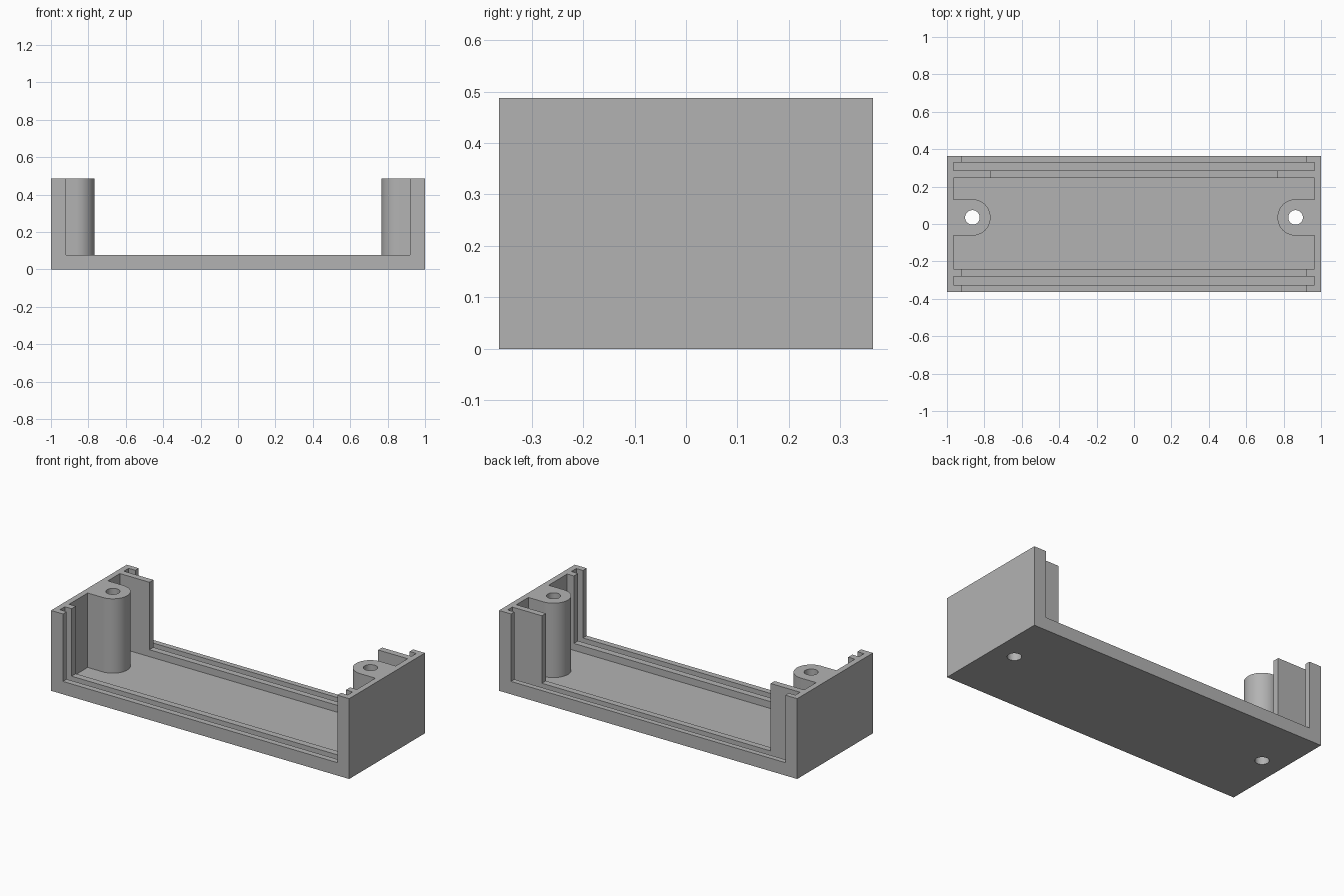
import bpy
import bmesh
from math import cos, sin, pi, radians

old = bpy.data.objects.get("Cube")
if old:
    bpy.data.objects.remove(old, do_unlink=True)

# Main sizes
HALF_X, HALF_Y, HEIGHT = 1.0, 0.363, 0.487
FLOOR, RIM = 0.036, 0.078
INNER_X, LIP_X, PANEL_X = 0.965, 0.92, 0.767
BOSS_X, BOSS_Y, BOSS_R, HOLE_R = 0.864, 0.035, 0.097, 0.039
ABOVE = HEIGHT + 0.2

grey = bpy.data.materials.new("plain grey")
grey.use_nodes = True
colour = (0.45, 0.45, 0.45, 1)
grey.diffuse_color = colour
grey.node_tree.nodes["Principled BSDF"].inputs["Base Color"].default_value = colour


def prism(name, outline, z0, z1):
    """Extrude a closed xy outline from z0 to z1."""
    bm = bmesh.new()
    base = bm.faces.new([bm.verts.new((x, y, z0)) for x, y in outline])
    top = bmesh.ops.extrude_face_region(bm, geom=[base])["geom"]
    verts = [g for g in top if isinstance(g, bmesh.types.BMVert)]
    bmesh.ops.translate(bm, verts=verts, vec=(0, 0, z1 - z0))
    bmesh.ops.recalc_face_normals(bm, faces=bm.faces)
    mesh = bpy.data.meshes.new(name)
    bm.to_mesh(mesh)
    bm.free()
    mesh.materials.append(grey)
    obj = bpy.data.objects.new(name, mesh)
    bpy.context.collection.objects.link(obj)
    return obj


def rect(half_x, y0, y1):
    return [(-half_x, y0), (half_x, y0), (half_x, y1), (-half_x, y1)]


def arc(cx, cy, r, a0, a1, n):
    return [(cx + r * cos(a0 + (a1 - a0) * i / n),
             cy + r * sin(a0 + (a1 - a0) * i / n)) for i in range(n + 1)]


def cut(body, name, outline, z0, z1=ABOVE):
    """Subtract a prism from the body and discard the cutter."""
    cutter = prism(name, outline, z0, z1)
    cutter.hide_render = True
    mod = body.modifiers.new(name, 'BOOLEAN')
    mod.operation, mod.solver, mod.object = 'DIFFERENCE', 'EXACT', cutter
    bpy.ops.object.modifier_apply(modifier=name)
    bpy.data.objects.remove(cutter, do_unlink=True)


# Solid block that becomes the tray
tray = prism("enclosure_tray", rect(HALF_X, -HALF_Y, HALF_Y), 0, HEIGHT)
bpy.ops.object.select_all(action='DESELECT')
bpy.context.view_layer.objects.active = tray
tray.select_set(True)

# Pocket whose outline leaves a rounded screw boss on each end wall
y0, y1 = -0.24, 0.247
right_boss = arc(BOSS_X, BOSS_Y, BOSS_R, -pi / 2, -3 * pi / 2, 32)
left_boss = arc(-BOSS_X, BOSS_Y, BOSS_R, pi / 2, -pi / 2, 32)
pocket = [(-INNER_X, y0), (INNER_X, y0), (INNER_X, BOSS_Y - BOSS_R)]
pocket += right_boss
pocket += [(INNER_X, BOSS_Y + BOSS_R), (INNER_X, y1), (-INNER_X, y1),
           (-INNER_X, BOSS_Y + BOSS_R)]
pocket += left_boss
pocket += [(-INNER_X, BOSS_Y - BOSS_R)]
cut(tray, "pocket_cutter", pocket, FLOOR)

# Panel grooves along the front and back
cut(tray, "front_groove_cutter", rect(INNER_X, -0.327, -0.28), FLOOR)
cut(tray, "back_groove_cutter", rect(INNER_X, 0.285, 0.33), FLOOR)

# Openings that lower the front, back and inner ribs to the rim
cut(tray, "front_opening_cutter", rect(LIP_X, -0.5, -0.22), RIM)
cut(tray, "back_opening_cutter", rect(LIP_X, 0.31, 0.5), RIM)
cut(tray, "inner_opening_cutter", rect(PANEL_X, 0.22, 0.32), RIM)

# Screw holes through both bosses
for side in (-1, 1):
    hole = arc(side * BOSS_X, BOSS_Y, HOLE_R, 0, 2 * pi, 32)[:-1]
    cut(tray, "hole_cutter", hole, -0.1)

bpy.ops.object.shade_smooth_by_angle(angle=radians(30))
